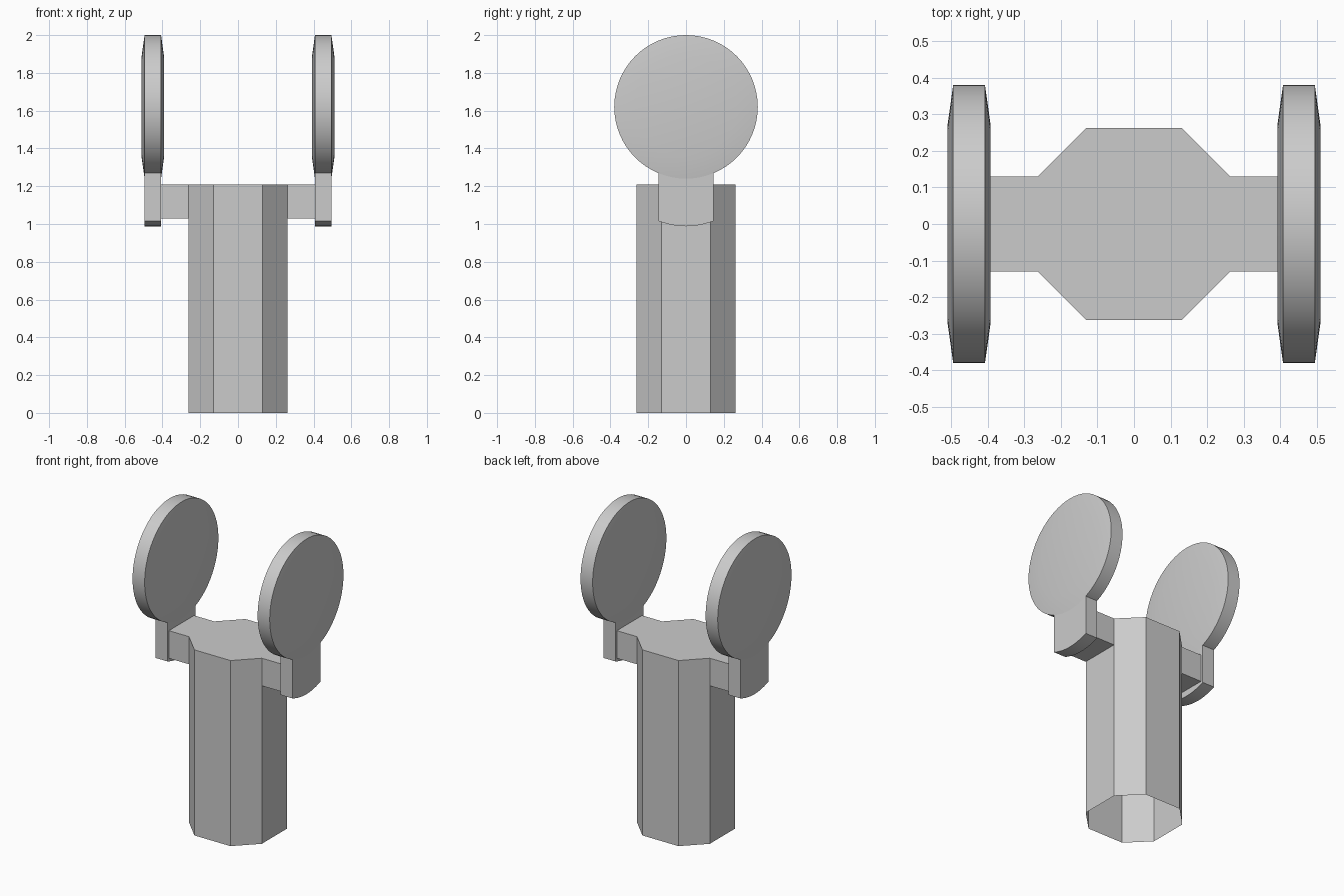
import bpy, bmesh, math
from mathutils import Matrix, Vector

cube = bpy.data.objects.get("Cube")
if cube:
    bpy.data.objects.remove(cube, do_unlink=True)

grey = bpy.data.materials.new("light grey")
grey.use_nodes = True
grey.diffuse_color = (0.6, 0.6, 0.6, 1)
grey.node_tree.nodes["Principled BSDF"].inputs["Base Color"].default_value = (0.6, 0.6, 0.6, 1)


def finish(bm, name, mirrored=False, smooth=False):
    """Turn a bmesh into an object, optionally mirrored across x."""
    bmesh.ops.recalc_face_normals(bm, faces=bm.faces)
    mesh = bpy.data.meshes.new(name)
    bm.to_mesh(mesh)
    bm.free()
    mesh.materials.append(grey)
    obj = bpy.data.objects.new(name, mesh)
    bpy.context.collection.objects.link(obj)
    if mirrored:
        obj.modifiers.new("Mirror", "MIRROR").use_mirror_merge = False
    if smooth:
        bpy.ops.object.select_all(action="DESELECT")
        obj.select_set(True)
        bpy.context.view_layer.objects.active = obj
        bpy.ops.object.shade_smooth_by_angle(angle=math.radians(30))
    return obj


def prism(points, offset):
    """Extrude a closed outline along an offset vector."""
    bm = bmesh.new()
    face = bm.faces.new([bm.verts.new(p) for p in points])
    out = bmesh.ops.extrude_face_region(bm, geom=[face], use_keep_orig=True)
    verts = [g for g in out["geom"] if isinstance(g, bmesh.types.BMVert)]
    bmesh.ops.translate(bm, verts=verts, vec=offset)
    bm.normal_update()
    return bm


TOP = 1.21
WIDE, NARROW = 0.263, 0.13
PADDLE_X, HALF_THICK, BULGE = 0.451, 0.0435, 0.059

# Eight-sided column, open underneath
corners = [(WIDE, -NARROW), (WIDE, NARROW), (NARROW, WIDE), (-NARROW, WIDE),
           (-WIDE, NARROW), (-WIDE, -NARROW), (-NARROW, -WIDE), (NARROW, -WIDE)]
bm = prism([(x, y, 0) for x, y in corners], Vector((0, 0, TOP)))
bottom = [f for f in bm.faces if f.calc_center_median().z < 0.01]
bmesh.ops.delete(bm, geom=bottom, context="FACES")
finish(bm, "column")

# Side arms, flush with the column top
arm_end = PADDLE_X - HALF_THICK + 0.01
section = [(WIDE, -NARROW, 1.03), (WIDE, NARROW, 1.03),
           (WIDE, NARROW, TOP), (WIDE, -NARROW, TOP)]
bm = prism(section, Vector((arm_end - WIDE, 0, 0)))
inner = [f for f in bm.faces if f.calc_center_median().x < WIDE + 0.001]
bmesh.ops.delete(bm, geom=inner, context="FACES")
finish(bm, "side_arms", mirrored=True)

# Tabs below the discs, with a rounded lower edge
x0 = PADDLE_X - HALF_THICK
half = 0.146
outline = [(x0, half, 1.32), (x0, -half, 1.32)]
for i in range(13):
    t = i / 6 - 1
    outline.append((x0, half * t, 0.988 + 0.028 * t * t))
finish(prism(outline, Vector((2 * HALF_THICK, 0, 0))), "paddle_tabs", mirrored=True, smooth=True)

# Round discs with raised flat middles, spun from a half profile
bm = bmesh.new()
profile = [(-BULGE, 0), (-BULGE, 0.27), (-HALF_THICK, 0.38),
           (HALF_THICK, 0.38), (BULGE, 0.27), (BULGE, 0)]
verts = [bm.verts.new((x, 0, r)) for x, r in profile]
edges = [bm.edges.new(pair) for pair in zip(verts, verts[1:])]
bmesh.ops.spin(bm, geom=verts + edges, cent=(0, 0, 0), axis=(1, 0, 0),
               angle=math.tau, steps=64, use_duplicate=False)
bmesh.ops.remove_doubles(bm, verts=bm.verts, dist=0.0005)
bmesh.ops.transform(bm, matrix=Matrix.Translation((PADDLE_X, 0, 1.62)), verts=bm.verts)
finish(bm, "paddle_discs", mirrored=True, smooth=True)
